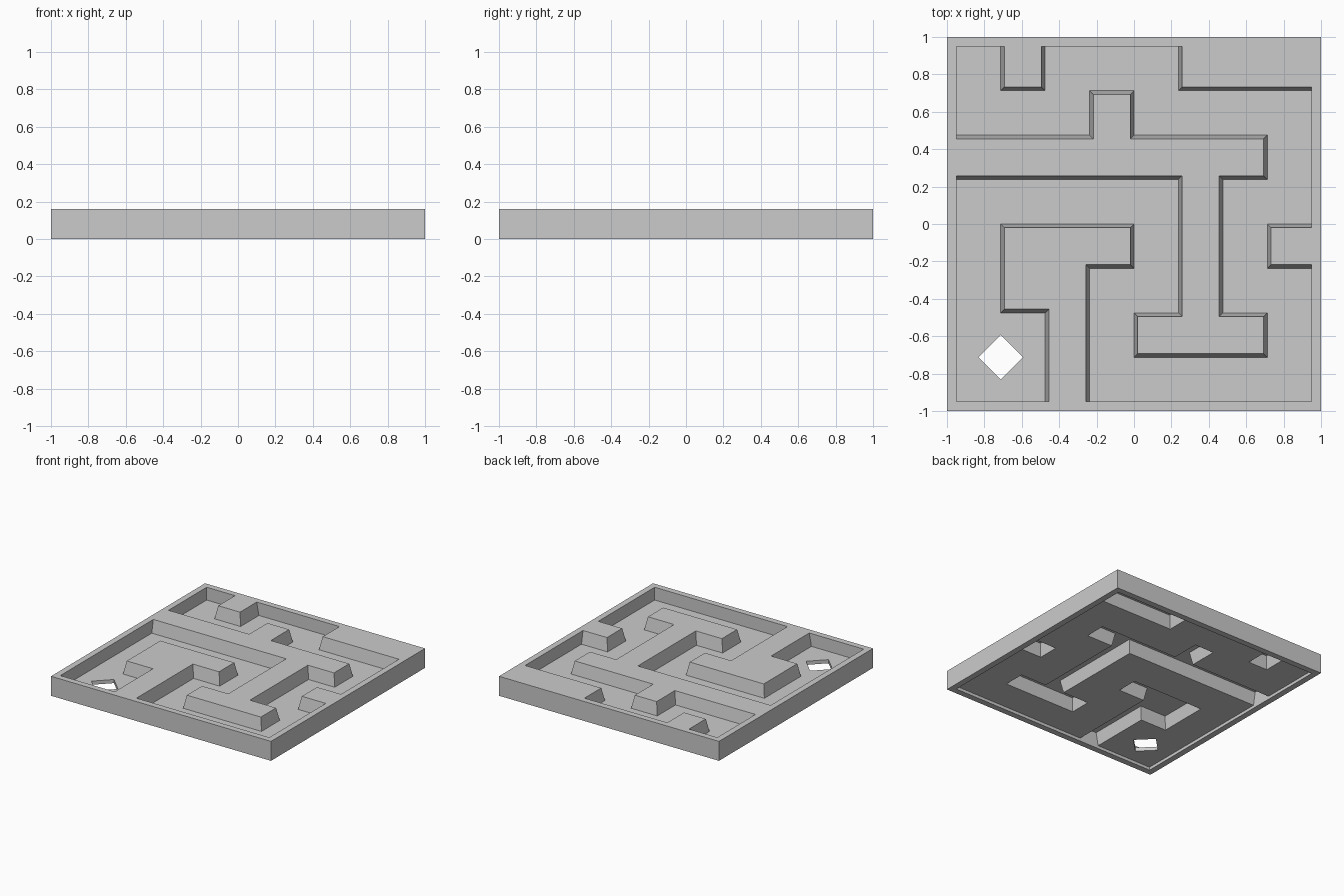
import bpy
from mathutils import Vector

if "Cube" in bpy.data.objects:
    bpy.data.objects.remove(bpy.data.objects["Cube"])

HALF, INNER, TOP = 1.0, 0.95, 0.16      # tray half width, rim inside, height
FLOOR, UNDER = 0.055, 0.025             # floor upper and lower surface
CELL = INNER / 4                        # maze grid cell
SLOPE = 0.02                            # wall side lean


def inset(grid, d, rim):
    """Shrink a clockwise right-angled outline; edges on the rim move to +-rim."""
    n = len(grid)
    out = []
    for i in range(n):
        p = list(grid[i])
        q = [p[0] * CELL, p[1] * CELL]
        for a, b in ((grid[i - 1], grid[i]), (grid[i], grid[(i + 1) % n])):
            dx, dy = b[0] - a[0], b[1] - a[1]
            axis = 1 if dx else 0
            inward = (-1 if dx > 0 else 1) if dx else (1 if dy > 0 else -1)
            if abs(a[axis]) == 4:
                q[axis] = rim if a[axis] > 0 else -rim
            else:
                q[axis] = a[axis] * CELL + inward * d
        out.append(q)
    return out


def prism(name, low, high, z0, z1):
    """Solid between two clockwise outlines."""
    n = len(low)
    verts = [(x, y, z0) for x, y in low] + [(x, y, z1) for x, y in high]
    faces = [tuple(range(n)), tuple(reversed(range(n, 2 * n)))]
    faces += [((i + 1) % n, i, i + n, (i + 1) % n + n) for i in range(n)]
    me = bpy.data.meshes.new(name)
    me.from_pydata(verts, [], faces)
    ob = bpy.data.objects.new(name, me)
    bpy.context.collection.objects.link(ob)
    return ob


def square(r):
    return [(-r, -r), (-r, r), (r, r), (r, -r)]


def rect(x0, y0, x1, y1):
    return [(x0, y0), (x0, y1), (x1, y1), (x1, y0)]


def combine(target, tool, operation):
    mod = target.modifiers.new(operation.lower(), 'BOOLEAN')
    mod.operation, mod.object, mod.solver = operation, tool, 'EXACT'
    bpy.context.view_layer.objects.active = target
    bpy.ops.object.modifier_apply(modifier=mod.name)
    bpy.data.objects.remove(tool)


# tray: block hollowed from above and below
tray = prism("maze_tray", square(HALF), square(HALF), 0, TOP)
combine(tray, prism("upper_cut", square(INNER), square(INNER), FLOOR, 0.3), 'DIFFERENCE')
combine(tray, prism("lower_cut", square(INNER), square(INNER), -0.1, UNDER), 'DIFFERENCE')

# maze wall outlines in grid cells
walls = [
    rect(-3, 3, -2, 4), rect(1, 3, 4, 4), rect(3, -1, 4, 0),
    [(-4, 1), (-4, 2), (-1, 2), (-1, 3), (0, 3), (0, 2), (3, 2), (3, 1), (2, 1), (2, -2),
     (3, -2), (3, -3), (0, -3), (0, -2), (1, -2), (1, 1)],
    [(-2, -4), (-2, -2), (-3, -2), (-3, 0), (0, 0), (0, -1), (-1, -1), (-1, -4)],
]

# raised walls with leaning sides, each hollow underneath
THICK = FLOOR - UNDER
for w in walls:
    combine(tray, prism("wall", inset(w, 0, 0.97), inset(w, SLOPE, 0.97), FLOOR, TOP), 'UNION')
for w in walls:
    combine(tray, prism("core", inset(w, THICK, INNER), inset(w, THICK + SLOPE, INNER),
                        UNDER - 0.005, TOP - THICK), 'DIFFERENCE')

# diamond exit hole
c, r = -3 * CELL, 0.12
hole = [(c - r, c), (c, c + r), (c + r, c), (c, c - r)]
combine(tray, prism("hole_cut", hole, hole, -0.1, 0.3), 'DIFFERENCE')
